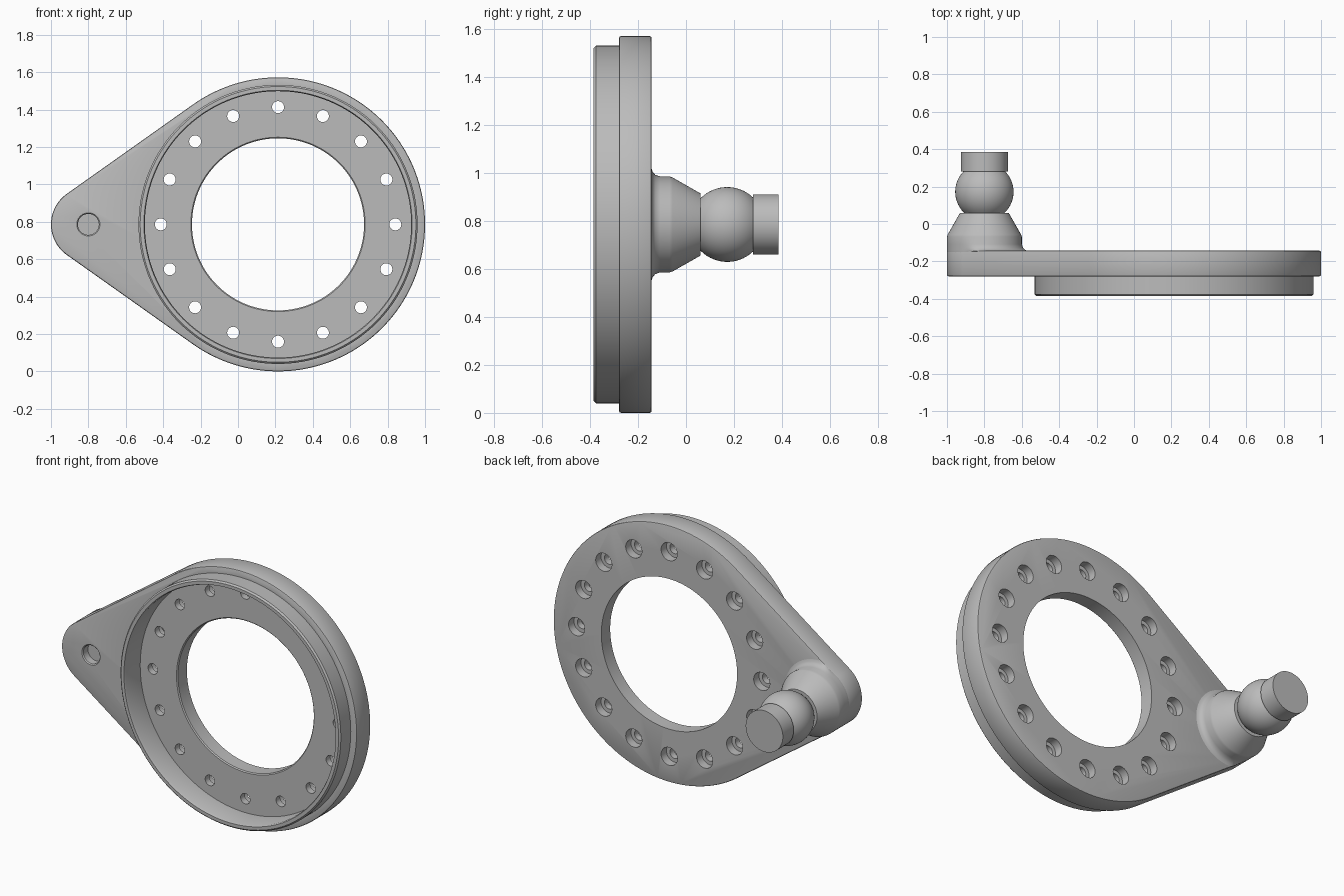
import bpy, bmesh
from math import sin, cos, acos, pi, radians, sqrt

cube = bpy.data.objects.get("Cube")
if cube:
    bpy.data.objects.remove(cube, do_unlink=True)

# Main dimensions
ZC = 0.786                      # height of both axes
BIG_X, BIG_R = 0.214, 0.786     # large round end
END_X, END_R = -0.8, 0.2        # small round end
FRONT, BACK = -0.28, -0.143     # plate faces
TANGENT = acos((END_R - BIG_R) / (BIG_X - END_X))

grey = bpy.data.materials.new("plain_grey")
grey.use_nodes = True
colour = (0.5, 0.5, 0.5, 1)
grey.diffuse_color = colour
grey.node_tree.nodes["Principled BSDF"].inputs["Base Color"].default_value = colour


def finish(name, bm):
    bmesh.ops.recalc_face_normals(bm, faces=bm.faces[:])
    mesh = bpy.data.meshes.new(name)
    bm.to_mesh(mesh)
    bm.free()
    mesh.materials.append(grey)
    obj = bpy.data.objects.new(name, mesh)
    bpy.context.collection.objects.link(obj)
    return obj


def lathe(bm, profile, x, z, segs, limit=None):
    """Turn (radius, y) points about an axis along y; ends are capped."""
    rings = []
    for r, y in profile:
        ring = []
        for i in range(segs):
            a = 2 * pi * i / segs
            rr = min(r, limit(a)) if limit else r
            ring.append(bm.verts.new((x + rr * cos(a), y, z + rr * sin(a))))
        rings.append(ring)
    for lo, hi in zip(rings, rings[1:]):
        for i in range(segs):
            j = (i + 1) % segs
            bm.faces.new((lo[i], lo[j], hi[j], hi[i]))
    bm.faces.new(rings[0])
    bm.faces.new(rings[-1][::-1])


def activate(obj):
    bpy.ops.object.select_all(action='DESELECT')
    obj.select_set(True)
    bpy.context.view_layer.objects.active = obj


def combine(obj, tool, operation):
    activate(obj)
    mod = obj.modifiers.new("combine", 'BOOLEAN')
    mod.operation = operation
    mod.solver = 'EXACT'
    mod.object = tool
    bpy.ops.object.modifier_apply(modifier=mod.name)
    bpy.data.objects.remove(tool, do_unlink=True)


def smooth(obj):
    activate(obj)
    bpy.ops.object.shade_smooth_by_angle(angle=radians(32))


# Teardrop plate: two arcs joined by tangents, with softened rims
bm = bmesh.new()
outline = []
for cx, r, start, end, n in ((BIG_X, BIG_R, -TANGENT, TANGENT, 110),
                             (END_X, END_R, TANGENT, 2 * pi - TANGENT, 28)):
    for i in range(n + 1):
        a = start + (end - start) * i / n
        outline.append((cx + r * cos(a), ZC + r * sin(a)))
base = bm.faces.new([bm.verts.new((x, FRONT, z)) for x, z in outline])
new = bmesh.ops.extrude_face_region(bm, geom=[base])["geom"]
for v in new:
    if isinstance(v, bmesh.types.BMVert):
        v.co.y = BACK
plate = finish("mounting_plate", bm)
activate(plate)
bevel = plate.modifiers.new("rim", 'BEVEL')
bevel.width = 0.009
bevel.segments = 2
bevel.limit_method = 'ANGLE'
bevel.angle_limit = radians(60)
bpy.ops.object.modifier_apply(modifier=bevel.name)

# Raised front collar
bm = bmesh.new()
lathe(bm, [(0.746, -0.25), (0.746, -0.376), (0.737, -0.385)], BIG_X, ZC, 144)
combine(plate, finish("collar", bm), 'UNION')

# Recess and central bore
bm = bmesh.new()
lathe(bm, [(0.724, -0.4), (0.712, -0.374), (0.712, -0.235), (0.466, -0.235),
           (0.46, -0.229), (0.46, -0.1)], BIG_X, ZC, 144)
combine(plate, finish("bore_cutter", bm), 'DIFFERENCE')

# Counterbored bolt holes and the blind hole in the small end
bm = bmesh.new()
for k in range(16):
    a = k * pi / 8
    lathe(bm, [(0.032, -0.26), (0.032, -0.195), (0.055, -0.195), (0.055, -0.1)],
          BIG_X + 0.627 * cos(a), ZC + 0.627 * sin(a), 28)
lathe(bm, [(0.068, -0.286), (0.056, -0.274), (0.056, -0.23)], END_X, ZC, 36)
combine(plate, finish("hole_cutter", bm), 'DIFFERENCE')
smooth(plate)


def plate_edge(a):
    """Distance from the small axis to the plate edge, to trim the fillet."""
    a = abs(a if a <= pi else a - 2 * pi)
    if a >= TANGENT:
        return END_R
    c = cos(TANGENT - a)
    return END_R / c if c > 0.1 else 9


# Ball stud: filleted boss, cone, ball and end cap
BALL_Y, BALL_R = 0.172, 0.156
profile = [(0.19, -0.2), (0.199, -0.16), (0.236, -0.144), (0.219, -0.139),
           (0.207, -0.128), (0.2, -0.108), (0.2, -0.068), (0.196, -0.056),
           (0.13, 0.06)]
for i in range(17):
    y = 0.06 + 0.22 * i / 16
    profile.append((sqrt(BALL_R ** 2 - (y - BALL_Y) ** 2), y))
profile += [(0.126, 0.28), (0.126, 0.385)]
bm = bmesh.new()
lathe(bm, profile, END_X, ZC, 72, plate_edge)
smooth(finish("ball_stud", bm))
